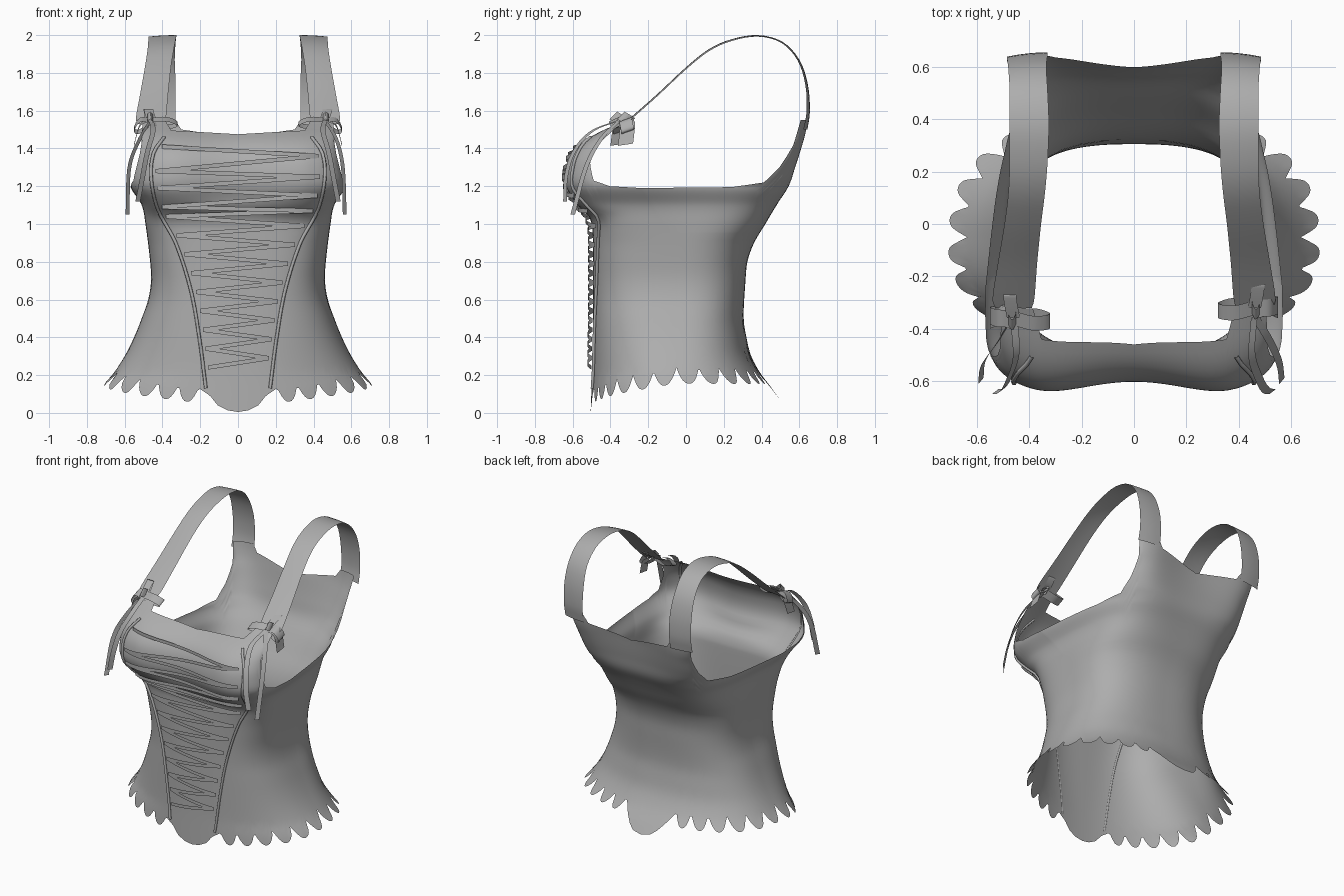
import bpy, bmesh, math
from mathutils import Vector

if "Cube" in bpy.data.objects:
    bpy.data.objects.remove(bpy.data.objects["Cube"])

grey = bpy.data.materials.new("grey cloth")
grey.diffuse_color = (0.42, 0.42, 0.42, 1)
grey.use_nodes = True
grey.node_tree.nodes["Principled BSDF"].inputs["Base Color"].default_value = grey.diffuse_color


def interp(keys, t):
    """Smooth interpolation through (t, value) pairs."""
    if t <= keys[0][0]:
        return keys[0][1]
    if t >= keys[-1][0]:
        return keys[-1][1]
    i = max(k for k in range(len(keys) - 1) if keys[k][0] <= t)

    def slope(k):
        a, b = keys[max(k - 1, 0)], keys[min(k + 1, len(keys) - 1)]
        return (b[1] - a[1]) / (b[0] - a[0])
    (t0, v0), (t1, v1) = keys[i], keys[i + 1]
    h = t1 - t0
    u = (t - t0) / h
    return ((2*u**3 - 3*u*u + 1) * v0 + (u**3 - 2*u*u + u) * h * slope(i)
            + (3*u*u - 2*u**3) * v1 + (u**3 - u*u) * h * slope(i + 1))


def linear(keys, t):
    for (a, va), (b, vb) in zip(keys, keys[1:]):
        if t <= b:
            return va + (vb - va) * max(0, t - a) / (b - a)
    return keys[-1][1]


# Body profile by height
WIDTH = [(0, .78), (.15, .71), (.2, .665), (.3, .60), (.4, .55), (.5, .51), (.6, .475), (.7, .46),
         (.8, .465), (1, .49), (1.1, .51), (1.2, .57), (1.3, .565), (1.4, .55), (1.6, .55)]
FRONT = [(0, -.505), (.3, -.495), (.98, -.495), (1.04, -.52), (1.1, -.59), (1.2, -.648), (1.32, -.643),
         (1.39, -.605), (1.45, -.535), (1.5, -.44), (1.55, -.33), (1.6, -.3)]
BACK = [(.05, .51), (.15, .44), (.2, .40), (.3, .345), (.4, .32), (.5, .305), (.7, .315), (.8, .325),
        (.9, .36), (1, .42), (1.1, .48), (1.2, .55), (1.3, .585), (1.4, .615), (1.5, .64), (1.6, .65)]
MID = [(0, -.05), (.9, -.05), (1.2, -.24), (1.6, -.24)]
POW_F = [(0, 2.1), (.2, 2.2), (.6, 3), (1, 4), (1.6, 4)]
POW_B = [(0, 2.25), (.3, 2.4), (.6, 2.7), (.9, 2.7), (1.2, 4.5), (1.3, 6), (1.45, 8), (1.6, 8)]
TAPER = [(.95, 0), (1.2, .2), (1.4, .12), (1.55, .03)]
# Upper edge by angle from the side (front half, back half)
TOP_F = [(0, 1.19), (22, 1.2), (32, 1.23), (35, 1.32), (37, 1.42), (38.5, 1.55), (53, 1.55),
         (56, 1.495), (90, 1.475)]
TOP_B = [(0, 1.19), (32, 1.195), (42, 1.22), (45, 1.3), (47, 1.42), (48, 1.55), (58, 1.55),
         (60, 1.5), (90, 1.45)]
# Lowest points of the scalloped hem by angle
HEM_F = [(0, .155), (45, .095), (75, .05)]
HEM_B = [(0, .155), (78, .15)]


def dent(x, z, front):
    """Hollow between the cups, and between the shoulder blades."""
    if front:
        k, r = linear([(1.02, 0), (1.15, .05), (1.35, .05), (1.48, .03), (1.6, 0)], z), .38
    else:
        k, r = -linear([(1.1, 0), (1.45, .03), (1.6, .03)], z), .36
    return k * max(0, 1 - (x / r) ** 2) ** 2


def body_point(a, z):
    c, s = math.cos(a), math.sin(a)
    front = s < 0
    n = linear(POW_F if front else POW_B, z)
    mid = linear(MID, z)
    depth = mid - interp(FRONT, z) if front else interp(BACK, z) - mid
    r = (abs(c) ** n + abs(s) ** n) ** (-1 / n)
    x = interp(WIDTH, z) * r * c
    if not front:
        x *= 1 - linear(TAPER, z) * depth * r * s
    return Vector((x, mid + depth * r * s + dent(x, z, front), z))


def front_y(x, z):
    n, mid = linear(POW_F, z), linear(MID, z)
    k = max(0, 1 - abs(x / interp(WIDTH, z)) ** n) ** (1 / n)
    return mid - (mid - interp(FRONT, z)) * k + dent(x, z, True)


def grid_object(name, rows, closed=False):
    bm = bmesh.new()
    vs = [[bm.verts.new(p) for p in row] for row in rows]
    for a, b in zip(vs, vs[1:]):
        n = len(a)
        for j in range(n if closed else n - 1):
            k = (j + 1) % n
            bm.faces.new((a[j], a[k], b[k], b[j]))
    for f in bm.faces:
        f.smooth = True
    me = bpy.data.meshes.new(name)
    bm.to_mesh(me)
    bm.free()
    me.materials.append(grey)
    ob = bpy.data.objects.new(name, me)
    bpy.context.collection.objects.link(ob)
    return ob


def smooth_path(pts, steps):
    n = len(pts) - 1
    axes = [[(i, p[k]) for i, p in enumerate(pts)] for k in range(3)]
    return [Vector([interp(ax, n * i / steps) for ax in axes]) for i in range(steps + 1)]


def ribbon(name, pts, width, steps=16):
    """Flat band along a path; width is the half-width vector."""
    w = Vector(width)
    return grid_object(name, [[p - w, p + w] for p in smooth_path(pts, steps)])


def tube(name, pts, radius):
    rows = []
    for i, p in enumerate(pts):
        d = (pts[min(i + 1, len(pts) - 1)] - pts[max(i - 1, 0)]).normalized()
        u = d.cross(Vector((0, 1, 0))).normalized()
        v = d.cross(u)
        rows.append([p + radius * (math.cos(k * math.pi / 3) * u + math.sin(k * math.pi / 3) * v)
                     for k in range(6)])
    return grid_object(name, rows, True)


# Bodice shell with scalloped hem and wide tabs at the centre front and back
COLS, TOOTH, TAB = 360, 11.25, 22.5
columns = []
for i in range(COLS):
    a = 2 * math.pi * i / COLS
    c, s = abs(math.cos(a)), abs(math.sin(a))
    front = math.sin(a) < 0
    deg = math.degrees(math.atan2(s, c))
    top = linear(TOP_F if front else TOP_B, deg)
    off = 90 - math.degrees(math.atan2(.5 * s, .7 * c))   # even spacing along the hem
    if off < TAB:
        u = off / TAB
        low = linear([(0, .005), (.25, .013), (.5, .04), (.7, .09), (1, .13)] if front else
                     [(0, .07), (.3, .08), (.5, .11), (.75, .165), (1, .22)], u)
    else:
        u = ((off - TAB) / TOOTH) % 1
        low = linear(HEM_F if front else HEM_B, deg) + .085 * abs(2 * u - 1) ** 2.2
    zs = [low + (.95 - low) * k / 22 for k in range(22)]
    zs += [.95 + (top - .95) * k / 24 for k in range(25)]
    columns.append([body_point(a, z) for z in zs])
grid_object("bodice", list(zip(*columns)), True)

# Piping along the edges of the front panel
EDGE = [(.13, .17), (.4, .205), (.65, .25), (.9, .33), (1.08, .425), (1.25, .46), (1.38, .445), (1.46, .39)]
for side in (-1, 1):
    pts = []
    for k in range(49):
        z = .13 + 1.33 * k / 48
        x = side * interp(EDGE, z)
        pts.append(Vector((x, front_y(x, z) - .006, z)))
    tube("panel_piping", pts, .009)

# Zigzag lacing across the front panel
heights = [.24 + .05 * k for k in range(17)] + [1.07, 1.09, 1.15, 1.19, 1.25, 1.28, 1.36, 1.41]
for k, (z0, z1) in enumerate(zip(heights, heights[1:])):
    side = 1 if k % 2 else -1
    x0, x1 = side * (interp(EDGE, z0) - .025), -side * (interp(EDGE, z1) - .025)
    rows = []
    for j in range(17):
        u = j / 16
        x, z = x0 + (x1 - x0) * u, z0 + (z1 - z0) * u
        y = front_y(x, z) - .012 - .015 * math.sin(math.pi * u)
        rows.append([(x, y, z - .011), (x, y, z + .011)])
    grid_object("lacing", rows)

# Shoulder straps: centre y, z, inner x, outer x
STRAP = [(.643, 1.5, .33, .485), (.656, 1.6, .33, .485), (.645, 1.74, .33, .485), (.6, 1.87, .335, .48),
         (.51, 1.965, .33, .475), (.38, 2, .325, .475), (.24, 1.978, .33, .475), (.12, 1.925, .34, .48),
         (0, 1.83, .355, .495), (-.15, 1.69, .37, .52), (-.28, 1.575, .38, .54), (-.32, 1.54, .39, .53)]
for side in (-1, 1):
    n = len(STRAP) - 1
    keys = [[(i, p[k]) for i, p in enumerate(STRAP)] for k in range(4)]
    rows = []
    for j in range(45):
        y, z, xi, xo = [interp(k, n * j / 44) for k in keys]
        tilt = .022 * max(0, 1 - j / 20)
        drop = .012 * min(1, j / 30)
        rows.append([(side * (xi + (xo - xi) * q / 4), y - tilt * (q / 4) ** 2, z - drop * (q / 4) ** 2)
                     for q in range(5)])
    grid_object("shoulder_strap", rows)

    # Bow at the front of each strap
    shift = -.04 if side < 0 else 0      # the left bow hangs slightly further forward

    def at(*pts):
        return [(side * x, y + shift, z) for x, y, z in pts]
    ribbon("bow_knot", at((.45, -.32, 1.56), (.465, -.345, 1.575), (.48, -.32, 1.56), (.465, -.29, 1.54),
                          (.45, -.32, 1.56)), (0, .02, .02))
    ribbon("bow_inner_loop", at((.46, -.32, 1.55), (.38, -.34, 1.555), (.32, -.33, 1.53), (.38, -.31, 1.515),
                                (.46, -.32, 1.54)), (0, .028, .012))
    ribbon("bow_outer_loop", at((.46, -.32, 1.55), (.52, -.32, 1.55), (.55, -.31, 1.5), (.52, -.31, 1.49),
                                (.46, -.32, 1.54)), (0, .033, .012))
    ribbon("bow_back_loop", at((.46, -.32, 1.56), (.47, -.27, 1.59), (.475, -.23, 1.61), (.47, -.27, 1.57),
                               (.46, -.32, 1.55)), (.025, 0, 0))
    ribbon("bow_short_tail", at((.47, -.32, 1.55), (.52, -.31, 1.52), (.55, -.32, 1.42)), (0, .04, .006))
    out = .02 if side < 0 else 0
    ribbon("bow_side_tail", [(side * x, y, z) for x, y, z in (
        (.46, -.35, 1.55), (.52, -.45, 1.45), (.555 + out, -.53, 1.3), (.565 + out, -.6, 1.05))], (.01, .012, 0))
    ribbon("bow_front_tail", [(side * x, y, z) for x, y, z in (
        (.46, -.35, 1.55), (.45, -.5, 1.49), (.48, -.595, 1.38), (.505, -.635, 1.25), (.53, -.64, 1.12))],
        (.013, .01, 0))
